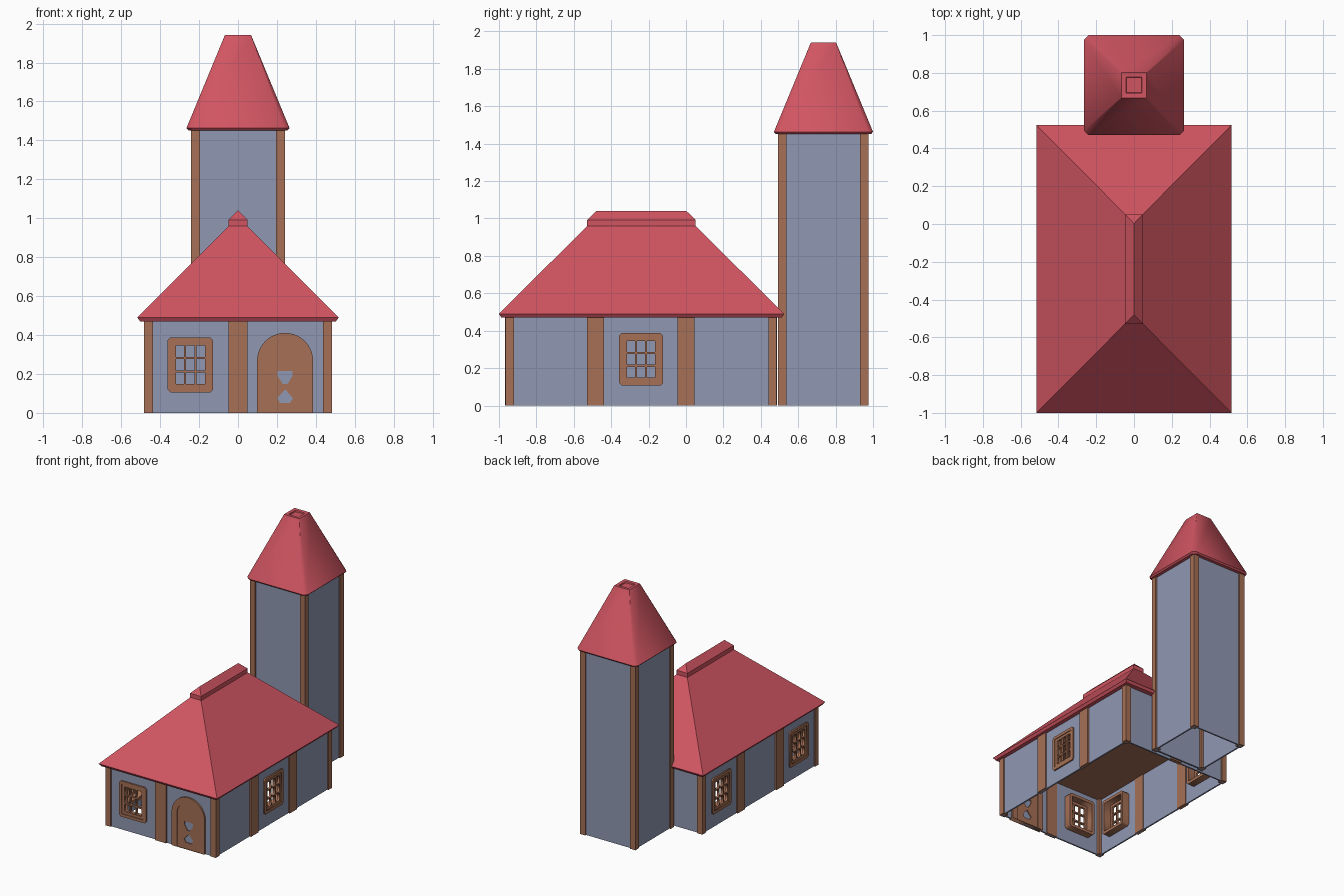
import bpy, bmesh, math
from mathutils import Matrix, Vector

if "Cube" in bpy.data.objects:
    bpy.data.objects.remove(bpy.data.objects["Cube"])


def material(name, r, g, b):
    m = bpy.data.materials.new(name)
    m.use_nodes = True
    m.diffuse_color = (r, g, b, 1)
    m.node_tree.nodes["Principled BSDF"].inputs["Base Color"].default_value = (r, g, b, 1)
    return m


PLASTER = material("blue_plaster", .28, .315, .455)
WOOD = material("brown_wood", .38, .163, .092)
TILE = material("red_tile", .63, .09, .12)


def add(name, mesh, mat):
    mesh.materials.clear()
    mesh.materials.append(mat)
    ob = bpy.data.objects.new(name, mesh)
    bpy.context.collection.objects.link(ob)
    return ob


def box(name, x0, x1, y0, y1, z0, z1, mat):
    bm = bmesh.new()
    bmesh.ops.create_cube(bm, size=1)
    for v in bm.verts:
        v.co = Vector(((x0, x1)[v.co.x > 0], (y0, y1)[v.co.y > 0], (z0, z1)[v.co.z > 0]))
    mesh = bpy.data.meshes.new(name)
    bm.to_mesh(mesh)
    bm.free()
    return add(name, mesh, mat)


def rect(w, h, cx=0, cy=0, c=0):
    """Rectangle outline from half sizes, with corners cut by c."""
    pts = []
    for sx, sy in ((1, 1), (-1, 1), (-1, -1), (1, -1)):
        corner = [(cx + sx * w, cy + sy * (h - c)), (cx + sx * (w - c), cy + sy * h)]
        pts += (corner if sx * sy > 0 else corner[::-1]) if c else [(cx + sx * w, cy + sy * h)]
    return pts


def loft(name, rings, mat, smooth=False):
    """Skin over horizontal outlines given as (points, z)."""
    bm = bmesh.new()
    loops = [[bm.verts.new((x, y, z)) for x, y in pts] for pts, z in rings]
    n = len(loops[0])
    for a, b in zip(loops, loops[1:]):
        for i in range(n):
            j = (i + 1) % n
            bm.faces.new((a[i], a[j], b[j], b[i]))
    bm.faces.new(loops[0][::-1])
    bm.faces.new(loops[-1])
    bmesh.ops.remove_doubles(bm, verts=bm.verts, dist=.0005)
    bmesh.ops.dissolve_degenerate(bm, edges=bm.edges, dist=.0005)
    bm.normal_update()
    for f in bm.faces:
        f.smooth = smooth and .1 < f.normal.z < .9
    mesh = bpy.data.meshes.new(name)
    bm.to_mesh(mesh)
    bm.free()
    return add(name, mesh, mat)


def panel(name, outlines, angle, u, inner, outer, mat):
    """Upright plate with holes; spans inner..outer from the centre along the wall's direction."""
    cu = bpy.data.curves.new(name, 'CURVE')
    cu.dimensions = '2D'
    cu.fill_mode = 'BOTH'
    cu.extrude = (outer - inner) / 2
    for pts in outlines:
        s = cu.splines.new('POLY')
        s.points.add(len(pts) - 1)
        for p, (x, y) in zip(s.points, pts):
            p.co = (x, y, 0, 1)
        s.use_cyclic_u = True
    tmp = bpy.data.objects.new(name, cu)
    bpy.context.collection.objects.link(tmp)
    dg = bpy.context.evaluated_depsgraph_get()
    mesh = bpy.data.meshes.new_from_object(tmp.evaluated_get(dg))
    bpy.data.objects.remove(tmp)
    place = Matrix.Translation((u, -(inner + outer) / 2, 0)) @ Matrix.Rotation(math.pi / 2, 4, 'X')
    mesh.transform(Matrix.Rotation(angle, 4, 'Z') @ place)
    mesh.name = name
    return add(name, mesh, mat)


def cut(ob, cutter):
    mod = ob.modifiers.new("cut", 'BOOLEAN')
    mod.operation = 'DIFFERENCE'
    mod.solver = 'EXACT'
    mod.object = cutter
    dg = bpy.context.evaluated_depsgraph_get()
    mesh = bpy.data.meshes.new_from_object(ob.evaluated_get(dg))
    ob.modifiers.clear()
    ob.data = mesh
    bpy.data.objects.remove(cutter)


# Hollow walls, open at the bottom
house = box("house_walls", -.472, .472, -.955, .475, 0, .475, PLASTER)
cut(house, box("house_room", -.46, .46, -.943, .463, -.1, .6, PLASTER))
tower = box("tower_walls", -.23, .23, .503, .965, 0, 1.46, PLASTER)
cut(tower, box("tower_room", -.218, .218, .515, .953, -.1, 1.6, PLASTER))
box("ceiling", -.462, .462, -.945, .465, .464, .472, WOOD)

# Windows: front wall, one on the left side, two on the right side
ZC = .247
QUARTER = math.pi / 2
windows = [("front", 0, -.245, .955), ("left", QUARTER, -.24, .472),
           ("right_front", -QUARTER, .725, .472), ("right_back", -QUARTER, -.24, .472)]
panes = [rect(.0215, .029, i * .053, ZC + j * .069) for i in (-1, 0, 1) for j in (-1, 0, 1)]
for name, angle, u, wall in windows:
    cut(house, panel("opening", [rect(.1, .123, 0, ZC)], angle, u, wall - .05, wall + .05, PLASTER))
    panel(name + "_window_frame", [rect(.117, .141, 0, ZC, .014), rect(.095, .118, 0, ZC)],
          angle, u, wall - .07, wall + .011, WOOD)
    panel(name + "_window_grid", [rect(.097, .12, 0, ZC)] + panes,
          angle, u, wall - .012, wall + .005, WOOD)


# Arched door with two cut-outs, reaching through the wall
def arch(r, spring):
    steps = 20
    top = [(r * math.cos(math.pi * i / steps), spring + r * math.sin(math.pi * i / steps))
           for i in range(steps + 1)]
    return [(r, 0)] + top + [(-r, 0)]


upper = [(-.038, .215), (.038, .215), (.038, .19), (.012, .148), (-.012, .148), (-.038, .19)]
lower = [(0, .12), (.012, .108), (.04, .075), (.025, .05), (-.025, .05), (-.04, .075), (-.012, .108)]
panel("door_frame", [arch(.144, .267), arch(.098, .267)], 0, .242, .925, .968, WOOD)
for side, a, b in (("outer", .954, .961), ("inner", .934, .944)):
    panel(side + "_door", [arch(.1, .267), upper, lower], 0, .242, a, b, WOOD)

# Timber posts
P = .0225
for sx, side in ((1, "left"), (-1, "right")):
    for y, where in ((-.9425, "front"), (.4625, "back")):
        box(f"{where}_{side}_corner_post", sx * .46 - P, sx * .46 + P, y - P, y + P, 0, .474, WOOD)
    for y, where in ((-.484, "front"), (0, "back")):
        box(f"{where}_{side}_wall_post", sx * .469 - .015, sx * .469 + .015,
            y - .046, y + .046, 0, .474, WOOD)
    for y, where in ((.5135, "front"), (.9535, "back")):
        box(f"tower_{where}_{side}_post", sx * .2185 - P, sx * .2185 + P, y - P, y + P, 0, 1.46, WOOD)
for y, where in ((-.952, "front"), (.472, "back")):
    box(where + "_middle_post", -.048, .048, y - .015, y + .015, 0, .474, WOOD)

# Hipped roof with a ridge cap
loft("house_roof", [(rect(.503, .75, 0, -.2375), .47), (rect(.517, .7625, 0, -.2375), .49),
                    (rect(.047, .29, 0, -.2385), .96)], TILE)
loft("ridge_cap", [(rect(.048, .29, 0, -.2385), .955), (rect(.048, .29, 0, -.2385), .992),
                   (rect(0, .241, 0, -.2385), 1.04)], TILE)

# Tower roof, blunt on top with a shallow recess
TY = .735
loft("tower_roof", [(rect(.255, .255, 0, TY, .024), 1.452), (rect(.265, .265, 0, TY, .025), 1.463),
                    (rect(.067, .067, 0, TY, .002), 1.942), (rect(.042, .042, 0, TY, .002), 1.94),
                    (rect(.04, .04, 0, TY, .002), 1.93)], TILE, smooth=True)
